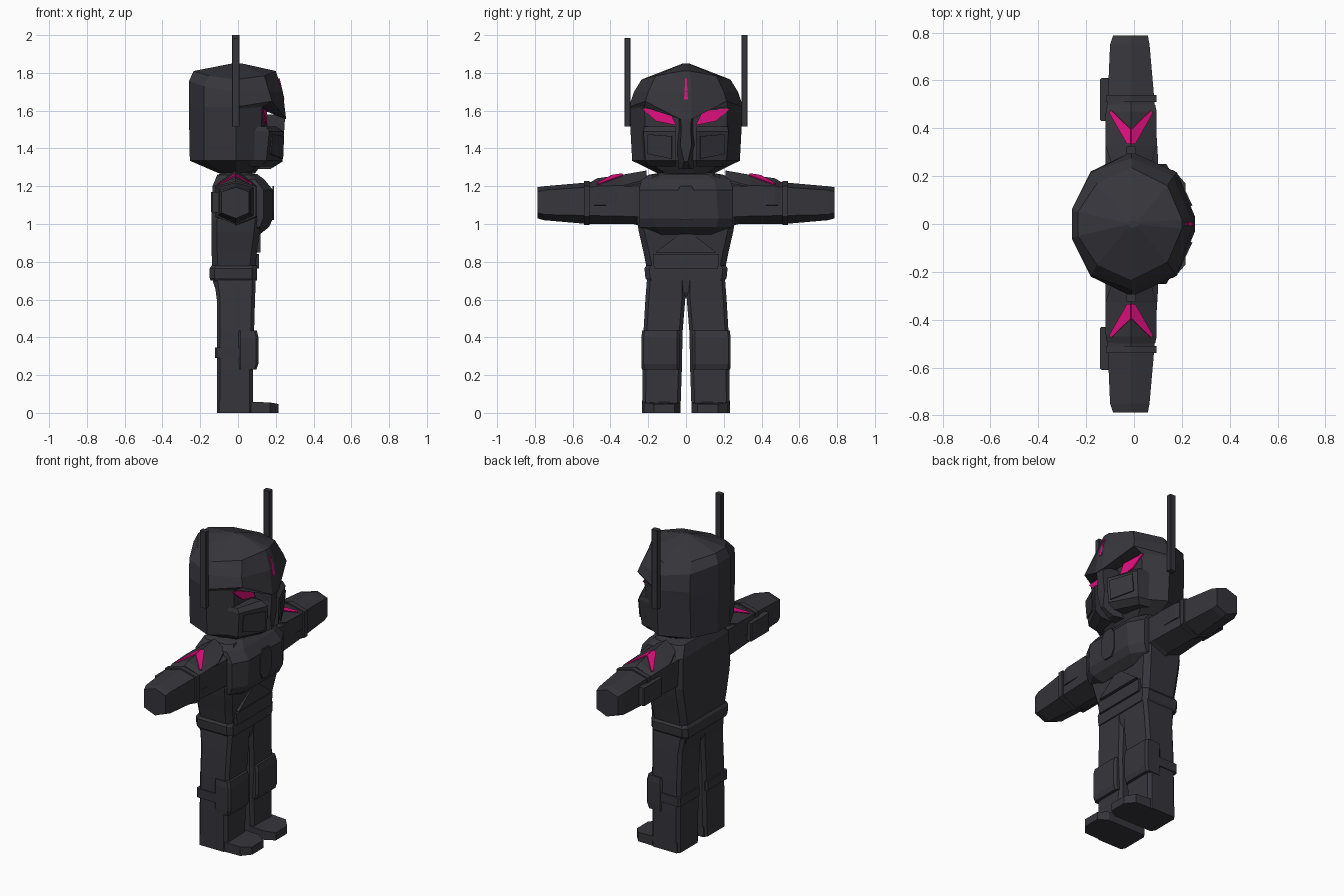
import bpy, bmesh
from mathutils import Vector


def material(name, rgb):
    m = bpy.data.materials.new(name)
    m.diffuse_color = (*rgb, 1)
    return m


ARMOR = material("charcoal armor", (0.036, 0.036, 0.044))
PINK = material("magenta accent", (0.75, 0.005, 0.21))


def loft(name, rings, mat=ARMOR):
    """Skin a list of equal-length point rings and cap both ends."""
    bm = bmesh.new()
    vs = [[bm.verts.new(p) for p in r] for r in rings]
    n = len(rings[0])
    for a, b in zip(vs, vs[1:]):
        for i in range(n):
            j = (i + 1) % n
            bm.faces.new((a[i], a[j], b[j], b[i]))
    bm.faces.new(vs[0][::-1])
    bm.faces.new(vs[-1])
    bmesh.ops.recalc_face_normals(bm, faces=bm.faces)
    me = bpy.data.meshes.new(name)
    bm.to_mesh(me)
    bm.free()
    me.materials.append(mat)
    ob = bpy.data.objects.new(name, me)
    bpy.context.collection.objects.link(ob)
    return ob


def plate(name, pts, offset, mat=ARMOR):
    """Extrude a polygon by an offset."""
    return loft(name, [pts, [Vector(p) + Vector(offset) for p in pts]], mat)


def oct_ring(z, x0, x1, y0, y1, c):
    """Horizontal rectangle with cut corners."""
    return [(x0 + c, y0, z), (x1 - c, y0, z), (x1, y0 + c, z), (x1, y1 - c, z),
            (x1 - c, y1, z), (x0 + c, y1, z), (x0, y1 - c, z), (x0, y0 + c, z)]


def block(name, x0, x1, y0, y1, z0, z1, c=0.01):
    y0, y1 = sorted((y0, y1))
    return loft(name, [oct_ring(z, x0, x1, y0, y1, c) for z in (z0, z1)])


def sym(half, z=None):
    """Mirror a half outline across y = 0; points may carry their own z."""
    pts = [(p[0], p[1], p[2] if len(p) > 2 else z) for p in half]
    return pts + [(x, -y, h) for x, y, h in reversed(pts)]


# Helmet with recessed face below the brow
loft("helmet", [
    sym([(.09, .04), (.07, .11), (-.01, .15), (-.08, .11), (-.10, .03)], 1.268),
    sym([(.14, .05), (.11, .21), (-.01, .285), (-.18, .21), (-.255, .06)], 1.335),
    sym([(.14, .05, 1.60), (.13, .22, 1.62), (-.01, .30, 1.61), (-.18, .22, 1.6), (-.26, .06, 1.6)]),
    sym([(.255, .03, 1.555), (.18, .215, 1.65), (-.01, .302, 1.62), (-.18, .22, 1.62), (-.26, .06, 1.62)]),
    sym([(.237, .03, 1.70), (.165, .20, 1.70), (-.01, .275, 1.70), (-.18, .215, 1.73), (-.26, .06, 1.755)]),
    sym([(.20, .02, 1.81), (.14, .16, 1.785), (-.01, .235, 1.765), (-.155, .17, 1.785), (-.235, .05, 1.81)]),
    sym([(.02, .004), (.015, .01), (-.01, .016), (-.02, .01), (-.03, .004)], 1.85)])

# Nose ridge and chin
loft("nose", [
    [(.10, -a, z), (x, -b, z), (x, b, z), (.10, a, z)]
    for z, x, a, b in ((1.29, .17, .04, .02), (1.33, .235, .05, .01),
                       (1.42, .24, .05, .03), (1.50, .245, .04, .025), (1.58, .25, .04, .03))])

# Forehead jewel
plate("forehead_jewel", [(.246, -.010, 1.66), (.246, .010, 1.66), (.221, .004, 1.77),
                         (.221, -.004, 1.77)], (-.009, 0, 0), PINK)

for s, side in ((1, "left"), (-1, "right")):
    # Eyes and cheek guards
    plate(side + "_eye", [(.155, s * .05, 1.522), (.145, s * .16, 1.545), (.132, s * .235, 1.612),
                          (.152, s * .09, 1.602)], (-.009, 0, 0), PINK)
    loft(side + "_cheek", [
        [(.08, s * .055, z), (xi, s * .055, z), (xo, s * yo, z), (.06, s * (yo + .015), z)]
        for z, xi, xo, yo in ((1.305, .19, .12, .19), (1.335, .235, .15, .215),
                              (1.49, .24, .165, .225), (1.515, .2, .15, .22))])
    plate(side + "_cheek_panel", [(.233, s * .075, 1.345), (.168, s * .20, 1.37),
                                  (.178, s * .20, 1.475), (.238, s * .075, 1.465)], (.006, s * .003, 0))
    # Antennae
    top = 2.0 if s > 0 else 1.985
    block(side + "_antenna", -.033, .008, s * .293, s * .325, 1.515, top, .003)

# Neck
block("neck", -.07, .07, -.08, .08, 1.22, 1.29, .03)

# Torso
loft("torso", [oct_ring(z, x0, x1, -h, h, c) for z, x0, x1, h, c in (
    (.75, -.135, .09, .205, .03), (.85, -.14, .10, .225, .03), (.96, -.14, .115, .25, .03),
    (1.02, -.14, .12, .26, .03), (1.20, -.135, .12, .25, .03), (1.26, -.11, .09, .20, .03),
    (1.275, -.07, .06, .12, .03))])

# Chest armor swelling forward
loft("chest", [[(.05, -w, z), (x - .05, -w, z), (x, -v, z), (x, v, z), (x - .05, w, z), (.05, w, z)]
               for z, x, w, v in ((.945, .115, .20, .13), (.985, .165, .245, .16), (1.03, .185, .25, .17),
                                  (1.18, .185, .25, .16), (1.235, .14, .235, .15), (1.265, .10, .18, .10))])
plate("chest_panel", [(.183, y, z) for y, z in (
    (-.03, 1.02), (.03, 1.02), (.053, 1.06), (.053, 1.16), (.03, 1.20),
    (-.03, 1.20), (-.053, 1.16), (-.053, 1.06))], (.008, 0, 0))

# Abdomen plates and belt
plate("belly_panel", [(.09, -.17, .765), (.09, .17, .765), (.09, .175, .84), (.09, -.175, .84)], (.022, 0, 0))
plate("upper_belly_panel", [(.095, -.16, .85), (.095, .16, .85), (.095, .03, .95), (.095, -.03, .95)],
      (.024, 0, 0))
loft("belt", [oct_ring(z, x0, .10, -h, h, .025) for z, x0, h in (
    (.70, -.145, .205), (.715, -.15, .215), (.765, -.15, .22), (.78, -.14, .21))])
loft("pelvis", [oct_ring(z, x0, x1, -h, h, .02) for z, x0, x1, h in (
    (.61, -.10, .07, .10), (.64, -.115, .085, .19), (.72, -.14, .095, .21))])


def arm_ring(s, y, x0, x1, z0, z1, z2, z3):
    """Six-sided section with a ridge on top and below."""
    m = -.012
    return [(x0, s * y, z1), (m, s * y, z0), (x1, s * y, z1),
            (x1, s * y, z2), (m, s * y, z3), (x0, s * y, z2)]


for s, side in ((1, "left"), (-1, "right")):
    # Arm with shoulder cap and elbow band
    loft(side + "_arm", [arm_ring(s, *r) for r in (
        (.17, -.115, .10, .97, 1.03, 1.20, 1.26), (.28, -.12, .10, 1.0, 1.04, 1.20, 1.25),
        (.52, -.11, .085, 1.0, 1.045, 1.195, 1.22), (.75, -.10, .065, 1.02, 1.05, 1.18, 1.20),
        (.787, -.088, .058, 1.03, 1.06, 1.17, 1.195))])
    loft(side + "_shoulder_cap", [arm_ring(s, *r) for r in (
        (.21, -.08, .06, 1.08, 1.10, 1.235, 1.283), (.33, -.12, .095, 1.08, 1.10, 1.205, 1.262),
        (.47, -.118, .095, 1.08, 1.10, 1.20, 1.242), (.50, -.112, .088, 1.08, 1.10, 1.195, 1.225))])
    loft(side + "_elbow_band", [arm_ring(s, y, -.117, .094, .995, 1.04, 1.20, 1.228) for y in (.51, .54)])
    # Chevron on the shoulder ridge
    for d, half in ((1, "front"), (-1, "back")):
        m = -.012
        plate(f"{side}_chevron_{half}", [
            (m, s * .335, 1.263), (m + d * .016, s * .335, 1.254), (m + d * .09, s * .465, 1.207),
            (m + d * .082, s * .475, 1.21), (m, s * .395, 1.254)], (d * .002, 0, .006), PINK)
    # Forearm pack
    block(side + "_forearm_pack", -.142, -.09, s * .43, s * .61, 1.06, 1.17, .006)

    # Leg
    loft(side + "_leg", [oct_ring(z, x0, x1, *sorted((s * a, s * b)), .018) for z, x0, x1, a, b in (
        (0, -.112, .08, .03, .232), (.23, -.112, .08, .022, .23), (.43, -.112, .085, .018, .225),
        (.60, -.112, .09, .004, .215), (.73, -.13, .095, .002, .205))])
    # Knee guard with shin wrap
    loft(side + "_knee_guard", [oct_ring(z, .0, x1, *sorted((s * .035, s * b)), .012) for z, x1, b in (
        (.23, .098, .234), (.26, .108, .236), (.40, .108, .236), (.435, .10, .232))])
    block(side + "_calf_band", -.121, .02, s * .03, s * .235, .29, .345, .01)
    # Foot with cut toe corners
    loft(side + "_foot", [[(-.10, s * .028, 0 if b else .065), (.16, s * .028, 0 if b else .055),
                           (.215, s * .06, 0 if b else .047), (.215, s * .17, 0 if b else .047),
                           (.17, s * .222, 0 if b else .055), (-.10, s * .232, 0 if b else .065)]
                          for b in (1, 0)])
